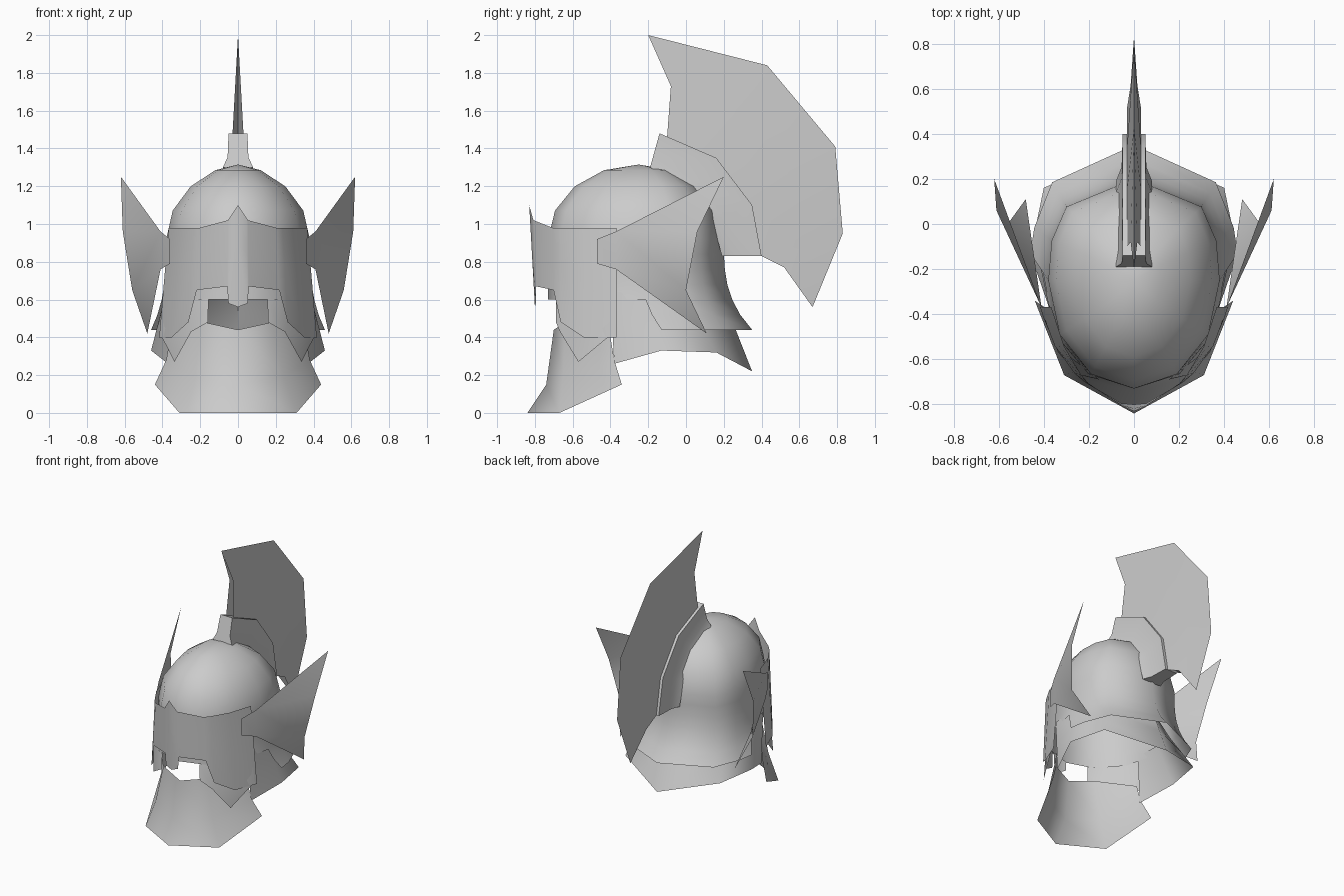
import bpy, bmesh
from math import sin, cos, pi, radians
from mathutils import Vector

cube = bpy.data.objects.get("Cube")
if cube:
    bpy.data.objects.remove(cube, do_unlink=True)

SHADE = (0.6, 0.6, 0.6, 1)
grey = bpy.data.materials.new("plain_grey")
grey.use_nodes = True
grey.diffuse_color = SHADE
grey.node_tree.nodes["Principled BSDF"].inputs["Base Color"].default_value = SHADE


def make_part(name, points, faces, sharp_angle=50):
    """Build the +x half of a part, mirror it and smooth it."""
    bm = bmesh.new()
    verts = [bm.verts.new(point) for point in points]
    for face in faces:
        bm.faces.new([verts[index] for index in face])
    bmesh.ops.remove_doubles(bm, verts=bm.verts, dist=0.001)
    bmesh.ops.recalc_face_normals(bm, faces=bm.faces)
    if sum(face.normal.x * face.calc_area() for face in bm.faces) < 0:
        bmesh.ops.reverse_faces(bm, faces=bm.faces)
    mesh = bpy.data.meshes.new(name)
    bm.to_mesh(mesh)
    bm.free()
    mesh.materials.append(grey)
    part = bpy.data.objects.new(name, mesh)
    bpy.context.collection.objects.link(part)
    mirror = part.modifiers.new("Mirror", 'MIRROR')
    mirror.use_clip = True
    bpy.ops.object.select_all(action='DESELECT')
    part.select_set(True)
    bpy.context.view_layer.objects.active = part
    bpy.ops.object.modifier_apply(modifier=mirror.name)
    bpy.ops.object.shade_smooth_by_angle(angle=radians(sharp_angle))


def loft(name, rows, sharp_angle=50, keep=lambda row, column: True):
    """Join rows of equal length with quads."""
    width = len(rows[0])
    faces = []
    for row in range(len(rows) - 1):
        for column in range(width - 1):
            if keep(row, column):
                start = row * width + column
                faces.append((start, start + 1, start + width + 1, start + width))
    make_part(name, [point for row in rows for point in row], faces, sharp_angle)


def blend(first, second, amount):
    """Row of points part of the way from one row to another."""
    return [Vector(a).lerp(Vector(b), amount) for a, b in zip(first, second)]


def at_side(x, outline):
    """Place a side outline of (y, z) points at a distance from the middle."""
    return [Vector((x, y, z)) for y, z in outline]


# Dome: a rounded cap on a skirt that flares to an angular hem
TURNS = [0, 30, 60, 90, 108, 132, 180]
EAR = TURNS.index(90)
CAP = 4
SKIRT = 6
MIDDLE = -0.25


def dome_ring(half, front, back, z, slip=0):
    """Round at the front, squarer behind; slip moves the ear point back."""
    ring = []
    for column, degrees in enumerate(TURNS):
        across, along = sin(radians(degrees)), cos(radians(degrees))
        if column < EAR:
            ring.append((half * across, MIDDLE - front * along, z))
        elif column == EAR:
            ring.append((half, MIDDLE + slip, z))
        else:
            ring.append((half * abs(across) ** 0.8, MIDDLE + back * abs(along) ** 0.8, z))
    return ring


dome = []
for step in range(CAP):
    tilt = pi / 2 * step / CAP
    spread = sin(tilt)
    dome.append(dome_ring(0.38 * spread ** 1.2, 0.48 * spread, 0.45 * spread,
                          0.92 + 0.395 * cos(tilt)))
for step in range(SKIRT + 1):
    drop = step / SKIRT
    flare = drop ** 3
    dome.append(dome_ring(0.38 + 0.08 * flare, 0.48, 0.45 + 0.15 * flare,
                          0.92 - 0.48 * drop, 0.12 * flare))
# the face stays open below the nose
loft("dome", dome, keep=lambda row, column: row < CAP + 4 or column >= EAR)


# Visor: wraps the face, pointed along the middle and wider towards the cheeks
def on_face(degrees, z, depth=0.55):
    turn = radians(degrees)
    depth += 0.2 * max(0, z - 0.95)
    return Vector(((0.47 - 0.09 * z) * sin(turn), MIDDLE - depth * cos(turn) ** 1.2, z))


# angle from the nose, top edge, bottom edge
visor = [(0, 1.1, 0.56), (7, 1.03, 0.58), (8, 1.02, 0.67), (32, 0.98, 0.65),
         (38, 0.98, 0.48), (54, 0.98, 0.4), (74, 0.98, 0.4)]
brow = [on_face(turn, top) for turn, top, low in visor]
jaw = [on_face(turn, low) for turn, top, low in visor]
loft("visor", [brow, blend(brow, jaw, 0.4), jaw], 40)

# Cheek plates: pointed flaps just inside the visor, reaching in to the mouth
mouth = [on_face(22, z, depth=0.48) for z in (0.6, 0.48)]
flap = [(35, 0.43), (49, 0.27), (68, 0.4), (73, 0.4), (73, 0.62), (50, 0.62)]
make_part("cheek_plates", mouth + [on_face(turn, z, depth=0.53) for turn, z in flap],
          [(0, 1, 2, 7), (2, 3, 4, 7), (4, 5, 6, 7)])

# Chin guard: sweeps forward to a broad pointed hem
loft("chin_guard", [
    [(0, -0.7, 0.44), (0.18, -0.64, 0.48), (0.36, -0.4, 0.4)],
    [(0, -0.74, 0.15), (0.24, -0.65, 0.2), (0.38, -0.38, 0.28)],
    [(0, -0.84, 0), (0.31, -0.67, 0), (0.44, -0.34, 0.15)]])

# Neck collar: a second flare under the dome
collar_top = [(0.37, -0.4, 0.64), (0.38, -0.2, 0.64), (0.32, 0, 0.6), (0, 0.2, 0.6)]
collar_hem = [(0.37, -0.38, 0.26), (0.46, -0.13, 0.33), (0.4, 0.16, 0.32), (0, 0.35, 0.22)]
loft("neck_collar", [collar_top, blend(collar_top, collar_hem, 0.5), collar_hem])

# Wings: a short root plate and a fan bent outwards from it
root = at_side(0.36, [(-0.47, 0.92), (-0.47, 0.79)])
bend = at_side(0.41, [(-0.37, 0.76), (-0.37, 0.96)])
fan = [(0.48, 0.11, 0.42), (0.56, 0, 0.65), (0.61, 0.06, 0.96), (0.62, 0.2, 1.25)]
make_part("wings", root + bend + fan, [(0, 1, 2, 3), (2, 4, 5), (2, 5, 3), (3, 5, 6), (3, 6, 7)])

# Crest holder: slightly flared foot, straight sides and a flat rim
foot = [(-0.19, 1.3), (0, 1.18), (0.14, 1.02), (0.19, 0.83)]
rim = [(-0.14, 1.48), (0.16, 1.35), (0.35, 1.1), (0.4, 0.83)]
rows = []
for x, rise in [(0.08, 0), (0.055, 0.3), (0.05, 1), (0, 1)]:
    row = blend(at_side(x, foot), at_side(x, rim), rise)
    ends = [Vector((0, point.y, point.z)) for point in (row[0], row[-1])]
    rows.append([ends[0], *row, ends[1]])
loft("crest_holder", rows, 60)

# Crest: thick where it leaves the holder, sharp along its outer edge
base = [(-0.1, 1.46), *rim[1:], (0.52, 0.77)]
edge = [(-0.2, 2), (0.43, 1.84), (0.79, 1.41), (0.83, 0.95), (0.67, 0.56)]
thick, thin = at_side(0.03, base), at_side(0, edge)
waist = blend(thick, thin, 0.5)
waist[0].y += 0.07
loft("crest", [at_side(0, base), thick, waist, thin], 60)
